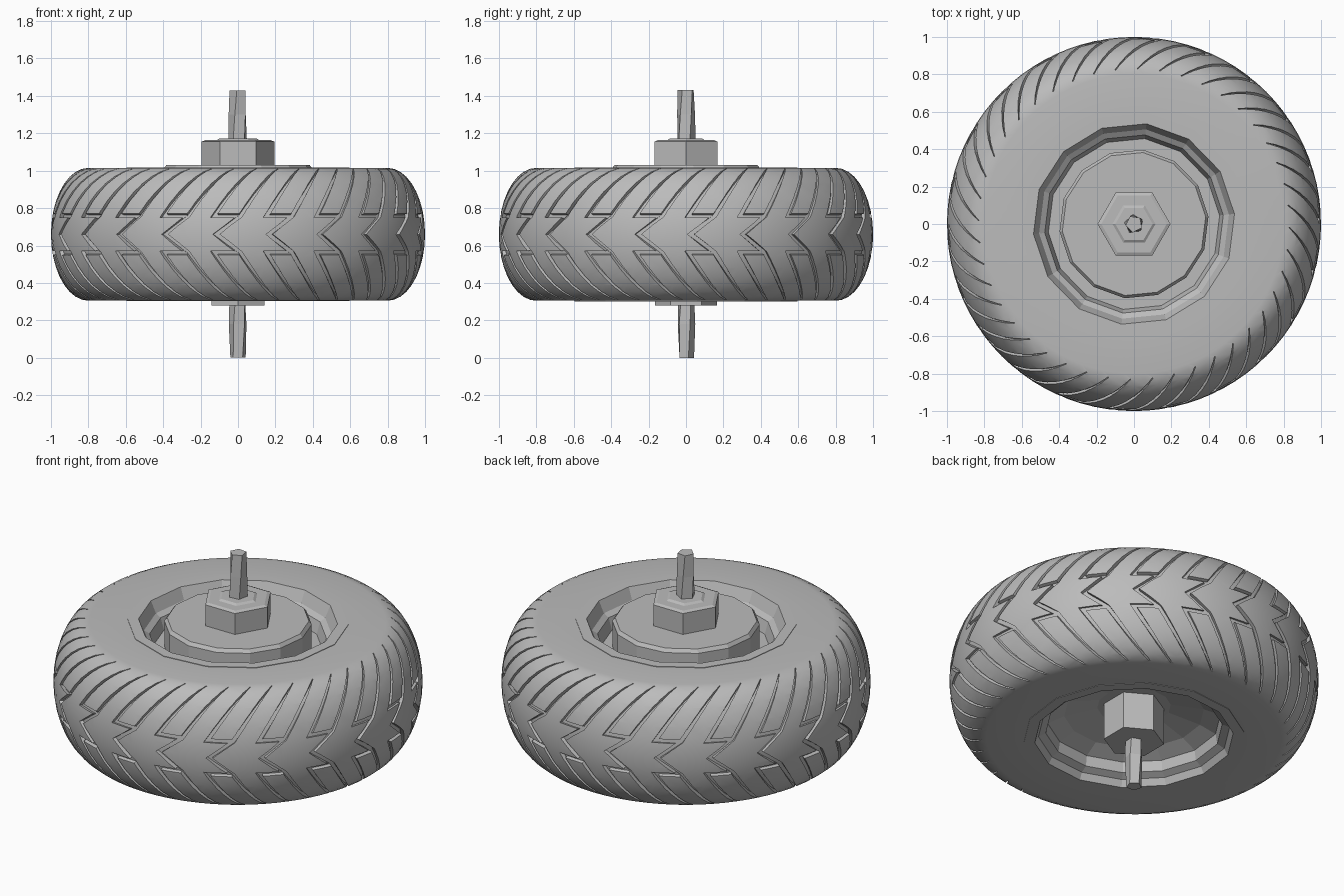
import bpy, bmesh, math
from mathutils import Vector

cube = bpy.data.objects.get("Cube")
if cube:
    bpy.data.objects.remove(cube, do_unlink=True)

grey = bpy.data.materials.new("plain grey")
grey.use_nodes = True
grey.diffuse_color = (0.5, 0.5, 0.5, 1)
grey.node_tree.nodes["Principled BSDF"].inputs["Base Color"].default_value = (0.5, 0.5, 0.5, 1)

MID_Z, SHOULDER, BULGE, HALF = 0.66, 0.8, 0.2, 0.355
PITCHES = 22


def finish(name, bm):
    bmesh.ops.recalc_face_normals(bm, faces=bm.faces[:])
    mesh = bpy.data.meshes.new(name)
    bm.to_mesh(mesh)
    bm.free()
    mesh.materials.append(grey)
    obj = bpy.data.objects.new(name, mesh)
    bpy.context.collection.objects.link(obj)
    return obj


def lathe(name, profile, sides, phase=0.0, twist=0.0, closed=False):
    """Turn (radius, z) points around z; open profiles get end caps."""
    bm = bmesh.new()
    rings = []
    for i, (r, z) in enumerate(profile):
        angles = [phase + twist * i + math.tau * k / sides for k in range(sides)]
        rings.append([bm.verts.new((r * math.cos(a), r * math.sin(a), z)) for a in angles])
    pairs = list(zip(rings, rings[1:]))
    if closed:
        pairs.append((rings[-1], rings[0]))
    else:
        bm.faces.new(rings[0])
        bm.faces.new(rings[-1])
    for a, b in pairs:
        for k in range(sides):
            n = (k + 1) % sides
            bm.faces.new((a[k], a[n], b[n], b[k]))
    return finish(name, bm)


def on_tyre(theta, t, d):
    """Point at angle theta, section angle t, height d over the tyre skin."""
    r = SHOULDER + (BULGE + d) * math.cos(t)
    return (r * math.cos(theta), r * math.sin(theta), MID_Z + (HALF + d) * math.sin(t))


def groove(bm, path, base, depth):
    """Solid ribbon wrapped on the tyre; path holds (angle, section angle, half width)."""
    flat = [Vector((u, t * HALF)) for u, t, w in path]
    rows = []
    for i, p in enumerate(flat):
        before = (p - flat[i - 1]).normalized() if i else None
        after = (flat[i + 1] - p).normalized() if i + 1 < len(flat) else None
        before, after = before or after, after or before
        n1 = Vector((-before.y, before.x))
        n2 = Vector((-after.y, after.x))
        mitre = (n1 + n2).normalized()
        side = mitre * (path[i][2] / max(mitre.dot(n1), 0.35))
        corners = [(p + side, -depth), (p - side, -depth), (p - side, 0.03), (p + side, 0.03)]
        rows.append([bm.verts.new(on_tyre(base + q.x, q.y / HALF, d)) for q, d in corners])
    for a, b in zip(rows, rows[1:]):
        for k in range(4):
            n = (k + 1) % 4
            bm.faces.new((a[k], a[n], b[n], b[k]))
    bm.faces.new(rows[0])
    bm.faces.new(rows[-1])


# Tyre body
steps = 18
section = []
for i in range(steps + 1):
    t = -math.pi / 2 + math.pi * i / steps
    section.append((SHOULDER + BULGE * math.cos(t), MID_Z + HALF * math.sin(t)))
section += [(0.58, MID_Z + HALF), (0.58, MID_Z - HALF)]
tyre = lathe("tyre", section, 88, closed=True)

# Tread grooves: long chevrons, then shorter hooked grooves between them
JOG, WIDTH, SWEEP, LEGS = 0.286, 0.011, 0.25, 6


def leg(u, sign):
    out = []
    for k in range(LEGS + 1):
        f = k / LEGS
        out.append((u + SWEEP * f, sign * (JOG + (1.42 - JOG) * f), WIDTH * (1 - 0.7 * f * f)))
    return out


chevrons, hooks = bmesh.new(), bmesh.new()
half_pitch = math.pi / PITCHES
for i in range(PITCHES):
    base = -math.pi / 2 + 0.013 + math.tau * i / PITCHES
    groove(chevrons, leg(0, 1)[::-1] + [(-0.13, 0, WIDTH)] + leg(0, -1), base, 0.022)
    for sign in (1, -1):
        hook = leg(-half_pitch, sign)[::-1]
        hook += [(-half_pitch / 2, sign * JOG, WIDTH), (0, sign * JOG, WIDTH)]
        groove(hooks, hook, base, 0.02)

for name, bm in (("chevron_cutter", chevrons), ("hook_cutter", hooks)):
    cutter = finish(name, bm)
    cutter.hide_render = True
    cut = tyre.modifiers.new(name, "BOOLEAN")
    cut.operation = "DIFFERENCE"
    cut.solver = "EXACT"
    cut.object = cutter
    with bpy.context.temp_override(object=tyre, active_object=tyre):
        bpy.ops.object.modifier_apply(modifier=name)
    bpy.data.objects.remove(cutter, do_unlink=True)

bpy.ops.object.select_all(action="DESELECT")
tyre.select_set(True)
bpy.context.view_layer.objects.active = tyre
bpy.ops.object.shade_smooth_by_angle(angle=math.radians(30))

# Rim with raised centre disc, top channel and hollow underside
lathe("rim", [(0.01, 1.03), (0.385, 1.03), (0.4, 1.01), (0.4, 0.86), (0.46, 0.86),
              (0.48, 0.93), (0.51, 0.95), (0.54, 1.018), (0.6, 1.018), (0.6, 0.302),
              (0.54, 0.302), (0.52, 0.34), (0.48, 0.36), (0.47, 0.42), (0.38, 0.46),
              (0.2, 0.5), (0.01, 0.5)], 14, phase=0.1)

# Hub nuts
lathe("top_nut", [(0.195, 1.0), (0.195, 1.155), (0.175, 1.163), (0.115, 1.163), (0.1, 1.172)], 6)
lathe("bottom_nut", [(0.165, 0.28), (0.165, 0.52)], 6, phase=math.pi / 2)

# Slightly twisted axle ends
lathe("top_axle", [(0.052, 1.15), (0.05, 1.3), (0.046, 1.43)], 5, phase=0.4, twist=0.2)
lathe("bottom_axle", [(0.043, 0), (0.05, 0.18), (0.046, 0.3)], 5, phase=0.3, twist=0.15)
